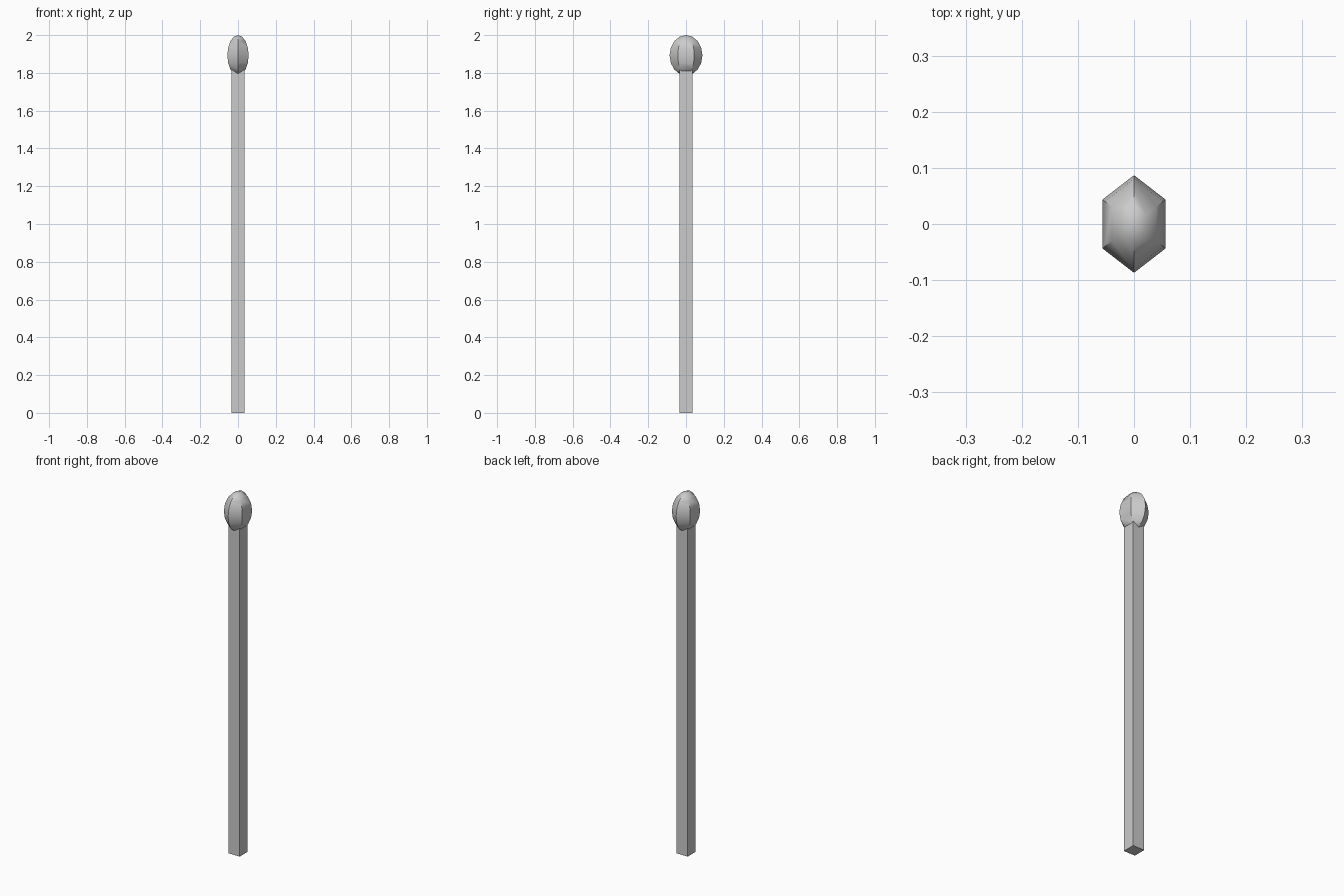
import bpy, bmesh
from mathutils import Matrix

if "Cube" in bpy.data.objects:
    bpy.data.objects.remove(bpy.data.objects["Cube"])

def make(name, build):
    bm = bmesh.new()
    build(bm)
    me = bpy.data.meshes.new(name)
    bm.to_mesh(me)
    bm.free()
    ob = bpy.data.objects.new(name, me)
    bpy.context.collection.objects.link(ob)
    for p in me.polygons:
        p.use_smooth = True
    bpy.context.view_layer.objects.active = ob
    ob.select_set(True)
    bpy.ops.object.shade_smooth_by_angle(angle=0.7)
    ob.select_set(False)
    return ob

# Square wooden stick, running up into the head
def stick(bm):
    bmesh.ops.create_cube(bm, size=1, matrix=Matrix.Translation((0, 0, 0.91))
                          @ Matrix.Diagonal((0.07, 0.07, 1.82, 1)))

# Six-sided egg-shaped head, pinched at the bottom
def head(bm):
    bmesh.ops.create_uvsphere(bm, u_segments=6, v_segments=8, radius=1,
                              matrix=Matrix.Translation((0, 0, 1.893))
                              @ Matrix.Diagonal((0.065, 0.087, 0.107, 1)))

make("match_stick", stick)
make("match_head", head)
